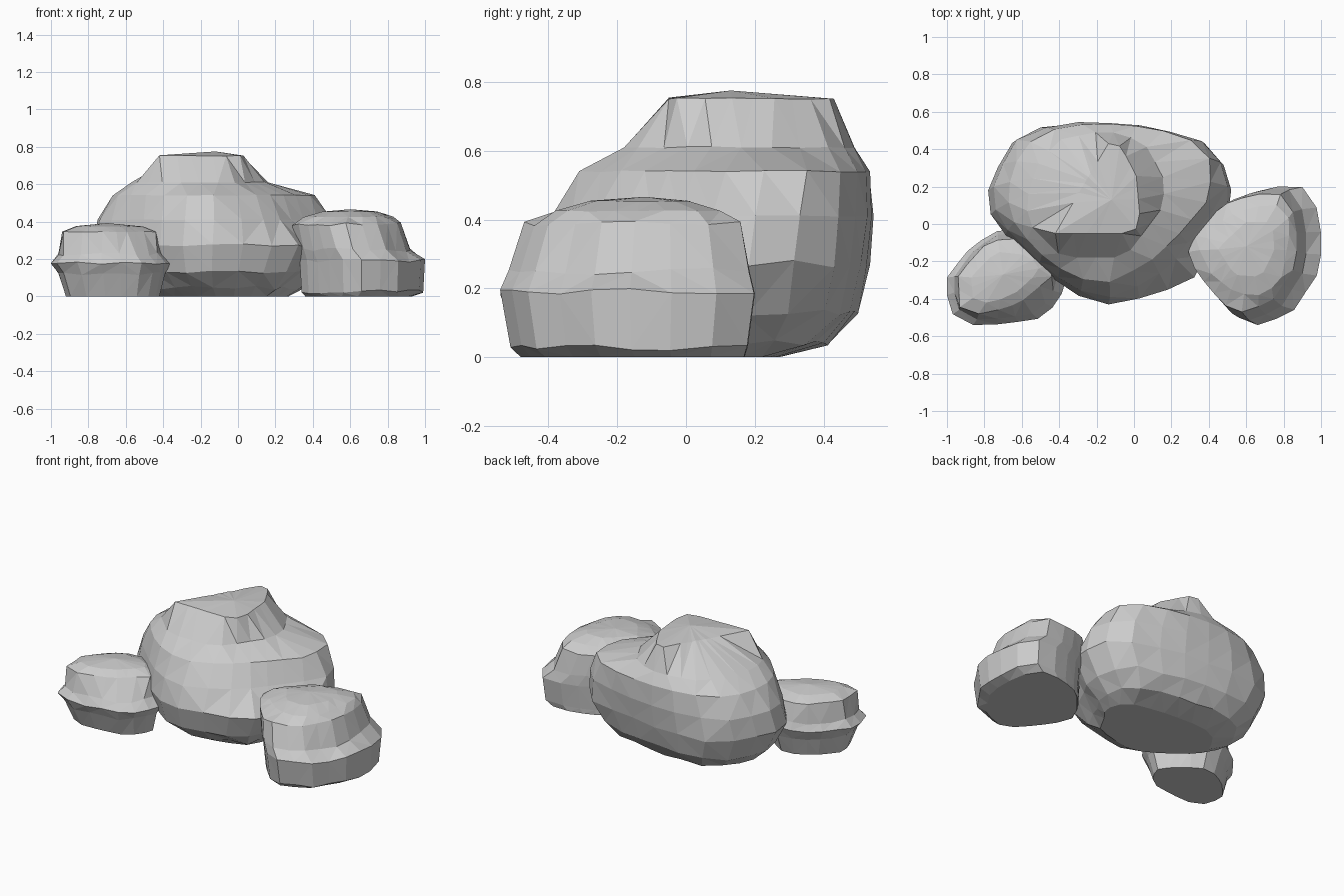
import bpy, bmesh, math, random
from mathutils import Vector

random.seed(7)
if "Cube" in bpy.data.objects:
    bpy.data.objects.remove(bpy.data.objects["Cube"])

stone = bpy.data.materials.new("light_grey_stone")
stone.use_nodes = True
grey = (0.6, 0.6, 0.6, 1)
stone.diffuse_color = grey
bsdf = stone.node_tree.nodes["Principled BSDF"]
bsdf.inputs["Base Color"].default_value = grey
bsdf.inputs["Roughness"].default_value = 0.9


def bounds(points):
    xs, ys = zip(*points)
    return min(xs), max(xs), min(ys), max(ys)


def fit(points, x0, x1, y0, y1):
    """Move and scale plan points into the given box."""
    a0, a1, b0, b1 = bounds(points)
    return [Vector((x0 + (p[0] - a0) / (a1 - a0) * (x1 - x0),
                    y0 + (p[1] - b0) / (b1 - b0) * (y1 - y0))) for p in points]


def radial_outline(points, sides):
    """Resample a plan outline at even angles, fitted to a -1..1 square."""
    poly = fit(points, -1, 1, -1, 1)
    result = []
    for i in range(sides):
        angle = math.tau * i / sides
        ray = Vector((math.cos(angle), math.sin(angle)))
        for a, b in zip(poly, poly[1:] + poly[:1]):
            edge = b - a
            cross = ray.x * edge.y - ray.y * edge.x
            if abs(cross) < 1e-8:
                continue
            dist = (a.x * edge.y - a.y * edge.x) / cross
            along = (a.x * ray.y - a.y * ray.x) / cross
            if dist > 0 and -1e-6 <= along <= 1 + 1e-6:
                result.append(ray * dist)
                break
    return result


def rock(name, outline, rings, caps, crown, sides, rough):
    """Loft scaled outlines (z, box), then caps (z, own outline), to a crown."""
    base = radial_outline(outline, sides)
    levels = [(z, fit(base, *box)) for z, *box in rings]
    levels += [(z, fit(radial_outline(pts, sides), *bounds(pts))) for z, pts in caps]
    bm = bmesh.new()
    loops = []
    for n, (z, plan) in enumerate(levels):
        amount = rough if 0 < n < len(rings) else rough / 5
        loop = []
        for p in plan:
            lift = random.uniform(-amount, amount) if n else 0
            loop.append(bm.verts.new((p.x, p.y, z + lift)))
        loops.append(loop)
    for low, high in zip(loops, loops[1:]):
        for i in range(sides):
            j = (i + 1) % sides
            bm.faces.new((low[i], low[j], high[j], high[i]))
    bm.faces.new(loops[0][::-1])
    peak = bm.verts.new(crown)
    for i in range(sides):
        bm.faces.new((loops[-1][i], loops[-1][(i + 1) % sides], peak))
    # Chipped facets
    walls = [f for f in bm.faces if len(f.verts) == 4]
    bmesh.ops.triangulate(bm, faces=walls, quad_method='SHORT_EDGE')
    bmesh.ops.recalc_face_normals(bm, faces=bm.faces[:])
    mesh = bpy.data.meshes.new(name)
    bm.to_mesh(mesh)
    bm.free()
    mesh.materials.append(stone)
    obj = bpy.data.objects.new(name, mesh)
    bpy.context.collection.objects.link(obj)


# Large boulder with a sloping shoulder and a raised plateau
rock("large_boulder",
     [(-.78, .12), (-.76, .24), (-.61, .5), (-.5, .53), (-.3, .55), (0, .53),
      (.3, .47), (.45, .42), (.52, .2), (.52, .08), (.45, 0), (.33, -.28),
      (.12, -.38), (-.13, -.43), (-.3, -.38), (-.45, -.27), (-.73, 0)],
     [(0, -.5, .27, -.2, .27),
      (.045, -.6, .34, -.29, .42),
      (.13, -.7, .43, -.39, .5),
      (.27, -.78, .52, -.43, .535)],
     [(.41, [(-.75, .12), (-.74, .24), (-.6, .49), (-.3, .545), (0, .535),
             (.3, .47), (.44, .41), (.5, .2), (.42, .07), (.3, -.08),
             (.2, -.22), (.05, -.32), (-.13, -.39), (-.3, -.35),
             (-.45, -.25), (-.7, 0)]),
      (.54, [(-.67, .16), (-.59, .41), (-.4, .51), (-.2, .535), (.1, .51),
             (.36, .42), (.41, .3), (.38, .12), (.22, -.07), (.08, -.2),
             (-.12, -.31), (-.3, -.29), (-.45, -.2), (-.62, -.02)]),
      (.61, [(-.57, .12), (-.56, 0), (-.38, -.18), (-.05, -.18),
             (.16, .1), (.15, .25), (.05, .43), (-.15, .49),
             (-.4, .44), (-.52, .3)]),
      (.752, [(-.42, -.05), (0, -.05), (.03, .03), (.01, .25),
              (-.07, .4), (-.13, .43), (-.29, .17)])],
     (-.12, .13, .775), 24, .012)

# Medium rock on the +x side
rock("medium_rock",
     [(.29, -.13), (.45, .05), (.52, .12), (.7, .18), (.88, .2), (.97, .08),
      (1, -.08), (.99, -.25), (.93, -.33), (.85, -.45), (.68, -.53),
      (.58, -.53), (.45, -.4), (.35, -.28)],
     [(0, .36, .93, -.48, .17),
      (.025, .34, .99, -.51, .18),
      (.19, .33, 1, -.54, .2),
      (.25, .315, .92, -.515, .185),
      (.385, .29, .87, -.47, .16)],
     [(.425, [(.35, -.13), (.5, .04), (.64, .09), (.82, .1), (.83, -.05),
              (.79, -.28), (.7, -.38), (.55, -.37), (.42, -.27)]),
      (.453, [(.45, -.13), (.6, .01), (.74, .01), (.75, -.14),
              (.68, -.28), (.54, -.27)])],
     (.6, -.12, .466), 20, .01)

# Small low rock with a projecting waist
rock("small_rock",
     [(-1, -.28), (-1, -.41), (-.96, -.5), (-.85, -.54), (-.7, -.53),
      (-.5, -.5), (-.42, -.42), (-.36, -.3), (-.42, -.2), (-.6, -.03),
      (-.75, -.04), (-.88, -.13)],
     [(0, -.92, -.42, -.46, -.1),
      (.12, -.96, -.39, -.51, -.06),
      (.18, -1, -.36, -.54, -.03),
      (.225, -.96, -.41, -.51, -.05)],
     [(.345, [(-.94, -.27), (-.93, -.47), (-.8, -.48), (-.62, -.42),
              (-.44, -.27), (-.48, -.16), (-.62, -.08), (-.78, -.09)]),
      (.375, [(-.87, -.28), (-.86, -.41), (-.76, -.42), (-.63, -.36),
              (-.51, -.25), (-.56, -.17), (-.74, -.15)])],
     (-.7, -.27, .392), 18, .008)
